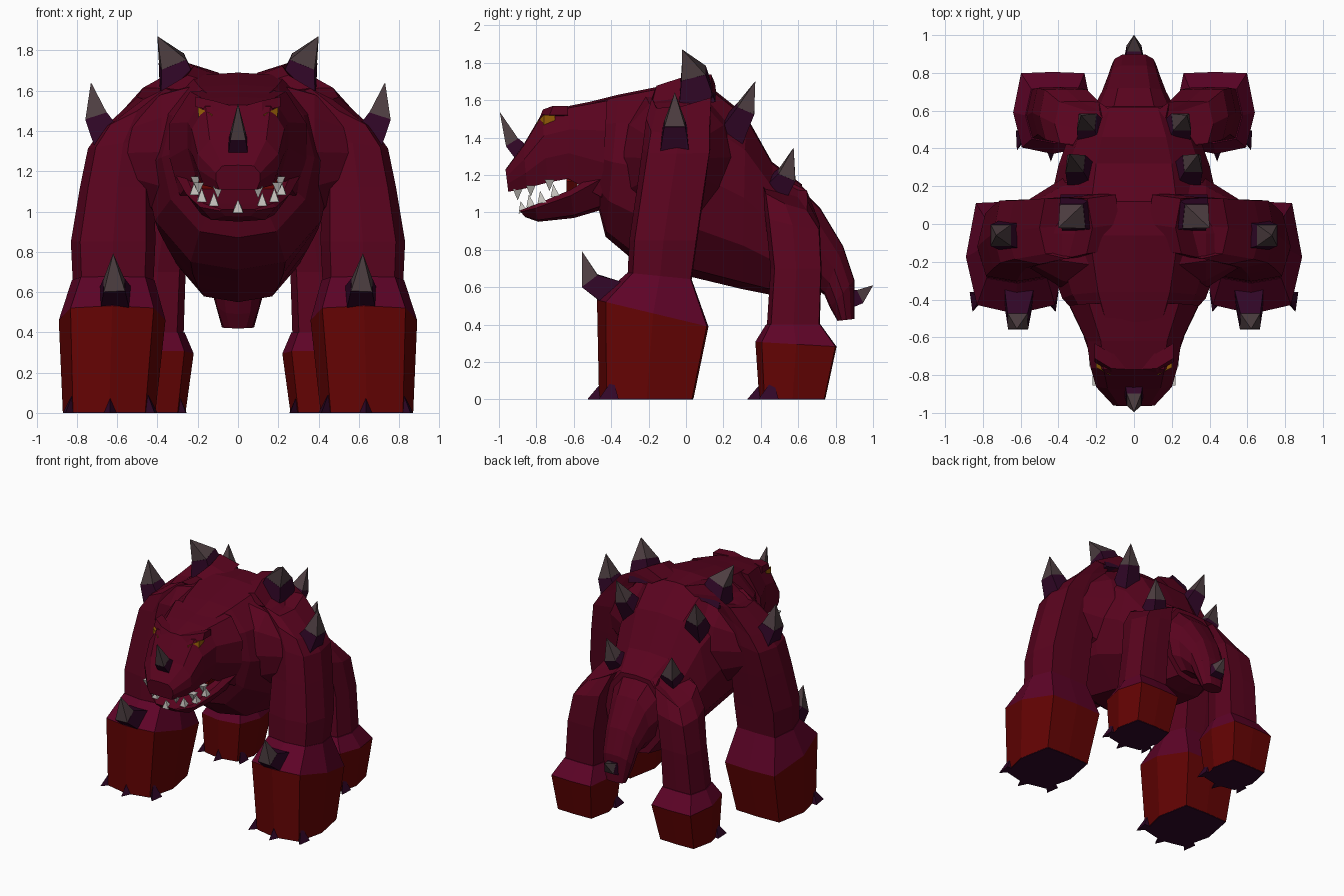
import bpy, bmesh
from mathutils import Vector, Matrix

if "Cube" in bpy.data.objects:
    bpy.data.objects.remove(bpy.data.objects["Cube"])


def material(name, rgb):
    m = bpy.data.materials.new(name)
    m.diffuse_color = (*rgb, 1)
    m.use_nodes = True
    m.node_tree.nodes["Principled BSDF"].inputs["Base Color"].default_value = m.diffuse_color
    return m


HIDE = material("hide", (0.1, 0.001, 0.013))
CUFF = material("cuff", (0.11, 0.001, 0.02))
HOOF = material("hoof", (0.13, 0.001, 0.001))
DARK = material("dark_horn", (0.03, 0.002, 0.02))
HORN = material("horn", (0.075, 0.048, 0.053))
AMBER = material("amber", (0.3, 0.11, 0.002))
TOOTH = material("tooth", (0.55, 0.53, 0.5))


def loft(name, rings, mat, mirror=False):
    """Skin equal-sized rings of points into one capped, flat-shaded object."""
    bm = bmesh.new()
    vs = [[bm.verts.new(p) for p in r] for r in rings]
    n = len(rings[0])
    for a, b in zip(vs, vs[1:]):
        for i in range(n):
            j = (i + 1) % n
            bm.faces.new((a[i], a[j], b[j], b[i]))
    bm.faces.new(vs[0])
    bm.faces.new(vs[-1])
    bmesh.ops.remove_doubles(bm, verts=bm.verts, dist=0.0005)
    bmesh.ops.recalc_face_normals(bm, faces=bm.faces)
    me = bpy.data.meshes.new(name)
    bm.to_mesh(me)
    bm.free()
    me.materials.append(mat)
    ob = bpy.data.objects.new(name, me)
    bpy.context.collection.objects.link(ob)
    if mirror:
        ob.modifiers.new("mirror", 'MIRROR')
    return ob


def full(half):
    return half + [(-u, v) for u, v in half[-2:0:-1]]


BARREL = full([(0, 1), (.5, .97), (.86, .6), (1, .05), (.88, -.5), (.5, -.92), (0, -1)])
SKULL = full([(0, 1), (.7, .95), (1, .35), (1, -.3), (.85, -1), (0, -1)])
JAW = full([(0, 1), (.9, 1), (1, .6), (.7, -.8), (0, -1)])
FOOT = full([(0, 1), (.8, .97), (1, 0), (.78, -.86), (0, -1.02)])


def slices(shape, specs):
    """Tilted sections: (y_top, z_top, y_bottom, z_bottom, half_width)."""
    return [[(w * u, (yt + yb) / 2 + v * (yt - yb) / 2, (zt + zb) / 2 + v * (zt - zb) / 2)
             for u, v in shape] for yt, zt, yb, zb, w in specs]


def limb(specs):
    """Leg sections: (cx, cy, cz, rx, ry, slope along y, slope along x)."""
    return [[(cx + rx * u, cy + ry * v, cz + ry * v * sy + rx * u * sx) for u, v in FOOT]
            for cx, cy, cz, rx, ry, sy, sx in specs]


def square(c, d, r, n=4):
    """Polygon ring of radius r around c, facing along d, one side facing up."""
    d = Vector(d).normalized()
    side = d.cross(Vector((0, 1, 0)) if abs(d.y) < 0.75 else Vector((0, 0, 1))).normalized()
    p = Matrix.Rotation(0.7854, 3, d) @ side * r
    return [Vector(c) + Matrix.Rotation(6.28319 * i / n, 3, d) @ p for i in range(n)]


def spike(name, base, mid, tip, r, mirror=True):
    """Dark socket from base to mid, grey point from mid to tip."""
    base, mid, tip = map(Vector, (base, mid, tip))
    loft(name + "_socket", [square(base, mid - base, r * 1.45), square(mid, tip - base, r)], DARK, mirror)
    loft(name + "_point", [square(mid, tip - base, r * .98), square(tip, tip - base, .001)], HORN, mirror)


def cone(name, base, tip, r, mat, mirror=True):
    d = Vector(tip) - Vector(base)
    loft(name, [square(base, d, r), square(tip, d, .0005)], mat, mirror)


# Trunk running into the drooping tail
loft("body", slices(BARREL, [
    (-.60, 1.57, -.47, 1.03, .25), (-.36, 1.63, -.43, .87, .38), (-.06, 1.69, -.24, .71, .47),
    (.12, 1.68, .05, .65, .45), (.32, 1.52, .30, .59, .40), (.46, 1.27, .50, .55, .34),
    (.62, 1.15, .64, .56, .25)]), HIDE)
loft("tail", slices(BARREL, [
    (.56, 1.18, .58, .62, .24), (.72, 1.02, .68, .60, .17), (.84, .82, .74, .56, .135),
    (.90, .64, .77, .49, .12), (.90, .43, .81, .42, .08)]), HIDE)

# Head with open mouth
loft("upper_head", slices(SKULL, [
    (-.965, 1.23, -.95, 1.11, .11), (-.87, 1.36, -.85, 1.13, .20), (-.77, 1.53, -.74, 1.16, .23),
    (-.62, 1.57, -.63, 1.18, .25), (-.42, 1.61, -.45, 1.08, .34)]), HIDE)
loft("lower_jaw", slices(JAW, [
    (-.89, 1.01, -.86, .975, .09), (-.81, 1.04, -.79, .95, .19), (-.62, 1.12, -.60, .97, .26),
    (-.42, 1.24, -.43, 1.02, .32)]), HIDE)
loft("mouth_lining", slices(JAW, [
    (-.64, 1.2, -.64, 1.02, .2), (-.58, 1.2, -.58, 1.05, .22)]), HOOF)
loft("brow", [[(x, y - .03, z - .03), (x, y + .07, z - .03), (x, y + .07, z + .02), (x, y - .01, z + .02)]
              for x, y, z in [(.03, -.76, 1.505), (.12, -.755, 1.53), (.21, -.70, 1.55)]], HIDE, True)
loft("eye", [[(.125, y, 1.48), (.20, y + .04, 1.52), (.195, y + .04, 1.46), (.15, y, 1.45)]
             for y in (-.80, -.74)], AMBER, True)

# Teeth along both jaws
for x, y, z in [(.10, -.90, 1.125), (.195, -.83, 1.145), (.21, -.73, 1.175)]:
    cone("upper_tooth", (x, y, z), (x, y, z - .06), .036, TOOTH)
cone("lower_front_tooth", (0, -.87, 1.0), (0, -.885, 1.06), .036, TOOTH, False)
for x, y, z in [(.12, -.83, 1.03), (.18, -.77, 1.05), (.215, -.70, 1.085)]:
    cone("lower_tooth", (x, y, z), (x, y - .01, z + .065), .034, TOOTH)

# Front legs: heavy hoof, cuff, arm rising into the shoulder and back crest
loft("front_sole", limb([(.64, -.21, z, .228, .248, 0, 0) for z in (0, .004)]), DARK, True)
loft("front_hoof", limb([(.64, -.21, .004, .23, .25, 0, 0), (.625, -.175, .46, .265, .295, -.24, 0)]), HOOF, True)
loft("front_cuff", limb([(.625, -.175, .46, .265, .295, -.24, 0), (.62, -.14, .66, .205, .17, -.1, 0)]), CUFF, True)
loft("front_leg", limb([
    (.62, -.14, .64, .20, .17, 0, 0), (.62, -.12, .85, .21, .18, 0, 0), (.60, -.08, 1.12, .185, .18, 0, 0),
    (.57, -.05, 1.34, .175, .18, 0, -.15), (.50, -.04, 1.50, .17, .17, 0, -.5),
    (.36, -.02, 1.645, .14, .16, .2, -.55), (.16, 0, 1.62, .08, .16, .2, -.6)]), HIDE, True)
# Muscle bridging chest and shoulder
loft("shoulder", [[(x, cy + r * u, cz + h * v) for u, v in BARREL]
                  for x, cy, r, cz, h in [(.20, -.05, .34, 1.28, .36), (.38, -.05, .29, 1.28, .31),
                                          (.58, -.05, .165, 1.28, .2)]], HIDE, True)

# Hind legs
loft("hind_sole", limb([(.44, .57, z, .178, .173, 0, 0) for z in (0, .004)]), DARK, True)
loft("hind_hoof", limb([(.44, .57, .004, .18, .175, 0, 0), (.43, .59, .295, .21, .215, -.06, 0)]), HOOF, True)
loft("hind_cuff", limb([(.43, .59, .295, .21, .215, -.06, 0), (.42, .575, .40, .155, .145, 0, 0)]), CUFF, True)
loft("hind_leg", limb([
    (.42, .575, .39, .15, .14, 0, 0), (.40, .59, .70, .14, .135, 0, 0), (.36, .57, .96, .14, .145, -.2, -.2),
    (.29, .53, 1.11, .13, .12, -.4, -.5), (.18, .50, 1.16, .08, .1, -.4, -.6)]), HIDE, True)

# Claws: one on each front corner and a longer one in the middle
for name, cx, yf, dx, r in [("front_claw", .635, -.455, .18, .055), ("hind_claw", .44, .40, .14, .045)]:
    for k in (-1, 0, 1):
        x, y = cx + k * dx, yf + .045 * abs(k)
        loft(name, [[(x - r, y + .05, 0), (x + r, y + .05, 0), (x, y + .02, .11)],
                    [(x + k * .04, y - .07 + .015 * abs(k), z) for z in (0, 0, .004)]], DARK, True)

# Horns
spike("shoulder_spike", (.29, .06, 1.60), (.325, .04, 1.745), (.40, -.02, 1.87), .095)
spike("arm_spike", (.63, -.06, 1.33), (.705, -.06, 1.475), (.73, -.06, 1.64), .08)
spike("back_spike", (.27, .24, 1.42), (.31, .32, 1.555), (.34, .37, 1.70), .07)
spike("rump_spike", (.21, .46, 1.10), (.25, .54, 1.20), (.28, .575, 1.345), .07)
spike("wrist_spike", (.61, -.38, .56), (.615, -.515, .635), (.62, -.555, .79), .075)
spike("nose_horn", (0, -.83, 1.27), (0, -.93, 1.375), (0, -.995, 1.535), .055, False)
spike("tail_spike", (0, .84, .53), (0, .93, .55), (0, 1.0, .61), .055, False)
